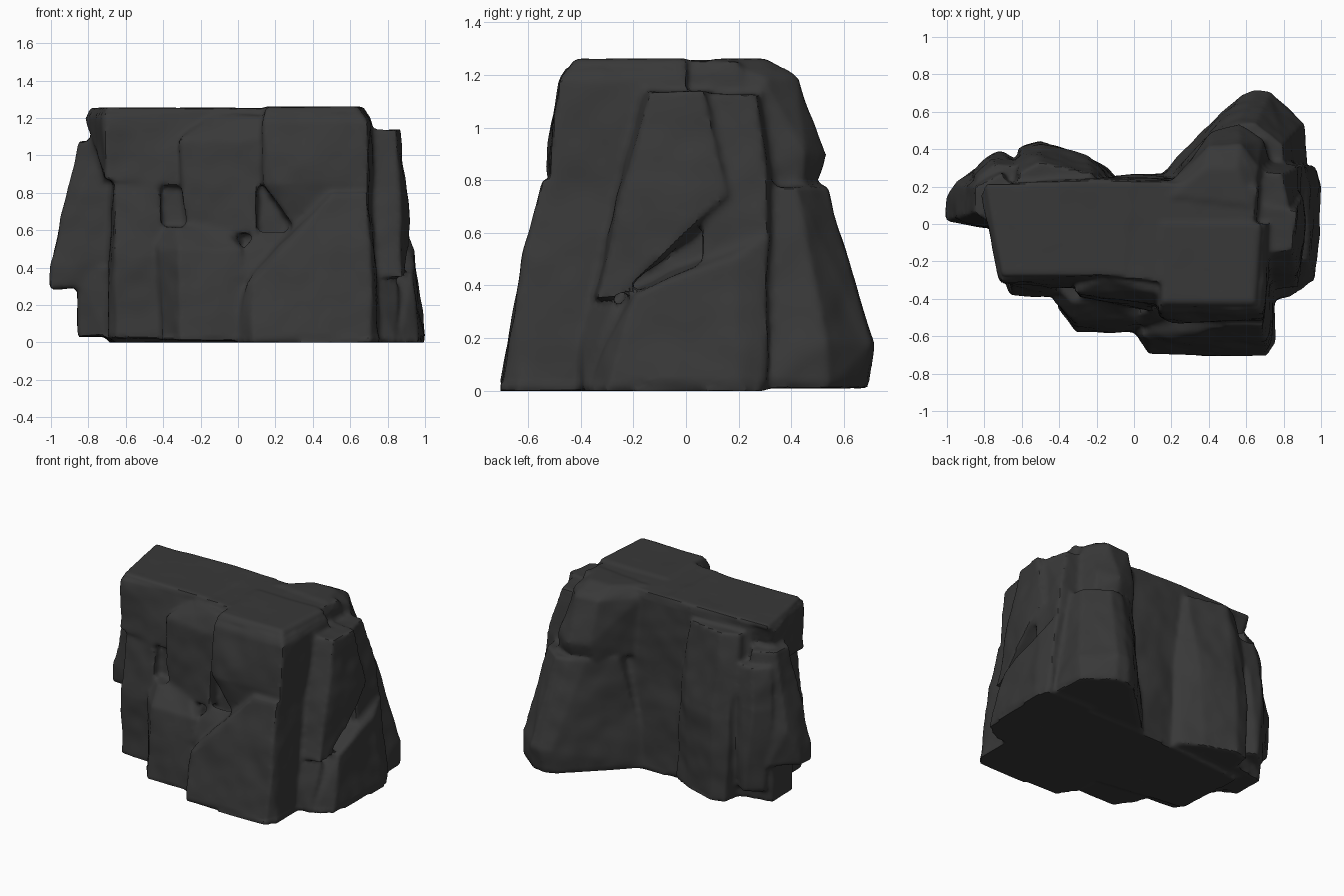
import bpy, bmesh, math
from mathutils import Vector, noise

mat = bpy.data.materials.new("dark_stone")
mat.diffuse_color = (0.04, 0.04, 0.04, 1)
chunks = []


def chunk(name, *levels):
    """Angular stone: convex hull around point rings given as (z, [(x, y), ...])."""
    bm = bmesh.new()
    for z, pts in levels:
        for x, y in pts:
            bm.verts.new((x, y, z))
    r = bmesh.ops.convex_hull(bm, input=bm.verts[:])
    dead = {g for g in r["geom_interior"] + r["geom_unused"] if isinstance(g, bmesh.types.BMVert)}
    bmesh.ops.delete(bm, geom=list(dead), context='VERTS')
    bmesh.ops.recalc_face_normals(bm, faces=bm.faces[:])
    me = bpy.data.meshes.new(name)
    bm.to_mesh(me)
    bm.free()
    ob = bpy.data.objects.new(name, me)
    bpy.context.collection.objects.link(ob)
    chunks.append(ob)


# central mass
chunk("core",
      (0, [(-.66, -.3), (.7, -.5), (.85, .25), (.15, .27), (-.7, .2)]),
      (1.25, [(-.66, -.22), (.6, -.36), (.66, .2), (.15, .2), (-.2, .24), (-.66, .22)]))
# upper front blocks
chunk("upper_left_block",
      (.87, [(-.71, -.32), (-.72, .1)]), (.82, [(-.1, -.35), (0, .1)]),
      (1.2, [(-.82, .16), (-.71, -.3)]),
      (1.255, [(-.7, -.27), (-.05, -.27), (0, .23), (-.79, .22)]))
chunk("upper_middle_block",
      (.58, [(-.28, -.4), (.1, -.47), (.1, -.1), (-.28, -.1)]),
      (1.08, [(-.31, -.36), (.11, -.43)]),
      (1.21, [(-.15, -.29), (.11, -.36), (.1, -.1), (-.2, -.1)]))
chunk("upper_right_block",
      (.6, [(.3, -.5), (.7, -.5), (.72, 0)]),
      (.85, [(.13, -.5), (.2, -.53), (.7, -.52), (.73, 0), (.12, 0)]),
      (1.18, [(.13, -.47), (.69, -.48), (.72, 0)]),
      (1.26, [(.15, -.42), (.64, -.42), (.67, 0), (.15, 0)]))
# lower front blocks
chunk("lower_left_column",
      (.02, [(-.7, -.3), (-.65, -.38), (-.38, -.4), (-.38, 0), (-.7, 0)]),
      (.45, [(-.66, -.38), (-.4, -.39)]),
      (.86, [(-.66, -.31), (-.42, -.33), (-.42, 0), (-.68, 0)]))
chunk("lower_middle_block",
      (.01, [(-.41, -.45), (-.31, -.58), (.03, -.58), (.03, -.2), (-.41, -.2)]),
      (.5, [(-.43, -.41), (-.32, -.52), (.02, -.52)]),
      (.62, [(-.43, -.32), (-.33, -.42), (-.1, -.42), (0, -.2), (-.4, -.2)]))
chunk("lower_step",
      (.35, [(-.05, -.54), (.25, -.55), (.25, -.3), (-.05, -.3)]),
      (.5, [(.03, -.49), (.25, -.52)]), (.6, [(.1, -.45), (.25, -.45)]))
chunk("lower_right_block",
      (0, [(.0, -.58), (.08, -.7), (.71, -.71), (.76, -.63), (.75, -.3), (0, -.3)]),
      (.32, [(.04, -.6), (.08, -.63), (.72, -.65), (.74, -.5)]),
      (.56, [(.32, -.6), (.7, -.61)]),
      (.8, [(.5, -.55), (.69, -.55), (.71, -.2), (.4, -.3)]))
# right side slabs
chunk("right_slab",
      (.35, [(.88, -.34), (.65, -.36), (.9, -.26)]),
      (.75, [(.91, .16), (.65, .2), (.87, -.2), (.65, -.25)]),
      (.6, [(.92, .0)]),
      (1.14, [(.65, -.17), (.85, -.14), (.87, .07), (.65, .1)]))
chunk("right_foot",
      (0, [(.76, -.4), (.86, -.38), (.97, -.3), (1, .2), (.97, .3), (.6, .3), (.6, -.4)]),
      (.37, [(.94, -.2), (.65, -.24)]), (.5, [(.95, .18)]),
      (.6, [(.91, .32), (.6, .32)]))
chunk("right_front_foot",
      (.02, [(.7, -.42), (.84, -.39), (.85, -.2), (.7, -.2)]),
      (.33, [(.7, -.38), (.86, -.28), (.8, -.2)]))
chunk("right_rear_slab",
      (.4, [(.9, .05), (.92, .3), (.6, .36)]),
      (.8, [(.88, .1), (.88, .31), (.6, .36)]),
      (1.13, [(.83, .1), (.79, .27), (.6, .3), (.6, .1)]))
# rear right arm
chunk("rear_arm_lower",
      (.01, [(.1, .22), (.55, .66), (.63, .69), (.72, .68), (.9, .54), (.92, .3), (.6, .1)]),
      (.18, [(.58, .69), (.65, .72), (.73, .71), (.9, .53)]),
      (.78, [(.45, .48), (.55, .53), (.65, .54), (.8, .42), (.8, .2), (.3, .2), (.3, .34)]))
chunk("rear_arm_upper",
      (.78, [(.4, .44), (.55, .49), (.7, .44), (.78, .2), (.2, .2)]),
      (.9, [(.42, .49), (.56, .53), (.69, .45)]),
      (1.19, [(.4, .42), (.57, .43), (.67, .3), (.2, .22)]),
      (1.26, [(.38, .3), (.55, .3), (.62, .1), (.2, .15)]))
# left and rear left stones
chunk("left_overhang",
      (.29, [(-1, .03), (-1, .14), (-.85, .3), (-.6, .2), (-.68, -.03)]),
      (.42, [(-1, .02), (-.99, .15), (-.7, -.04)]),
      (.55, [(-.96, .02), (-.95, .22)]),
      (1.08, [(-.86, .06), (-.85, .2), (-.7, .28), (-.6, 0), (-.72, -.02)]))
chunk("left_foot",
      (.03, [(-.86, .02), (-.85, .25), (-.6, .3), (-.6, -.1), (-.72, -.08)]),
      (.4, [(-.86, .02), (-.86, .25), (-.6, .3), (-.6, -.1), (-.72, -.05)]))
chunk("rear_left_slab",
      (.02, [(-.6, .42), (-.5, .45), (-.28, .38), (-.12, .28), (-.2, 0), (-.65, 0)]),
      (.6, [(-.62, .4), (-.5, .43), (-.25, .37), (-.14, .28)]),
      (1.17, [(-.62, .27), (-.5, .33), (-.22, .27), (-.2, 0), (-.65, 0)]))
chunk("rear_left_corner",
      (.12, [(-.82, .3), (-.72, .38), (-.58, .3), (-.6, .1), (-.82, .1)]),
      (.7, [(-.88, .27), (-.78, .37), (-.68, .37), (-.55, .3)]),
      (.98, [(-.84, .24), (-.74, .32), (-.58, .3), (-.6, .1)]))

# fuse the stones into one weathered surface
for ob in chunks:
    ob.select_set(True)
rock = chunks[0]
bpy.context.view_layer.objects.active = rock
bpy.ops.object.join()
rock.name = "rock_outcrop"
rm = rock.modifiers.new("fuse", 'REMESH')
rm.mode = 'VOXEL'
rm.voxel_size = 0.016
bpy.ops.object.modifier_apply(modifier=rm.name)
sm = rock.modifiers.new("wear", 'SMOOTH')
sm.iterations = 2
bpy.ops.object.modifier_apply(modifier=sm.name)

# uneven, slightly chipped faces (normals are read once, before moving anything)
moved = []
for v in rock.data.vertices:
    p = v.co.copy()
    d = 0.016 * noise.noise(p * 3.5 + Vector((7, 3, 1))) + 0.006 * noise.noise(p * 9)
    fade = 0.25 if p.z < 0.03 or p.z > 1.22 else 1
    q = p + v.normal * (d * fade)
    moved += (q.x, q.y, max(q.z, 0))
rock.data.vertices.foreach_set("co", moved)
rock.data.update()

rock.data.materials.clear()
rock.data.materials.append(mat)
bpy.ops.object.shade_smooth_by_angle(angle=math.radians(40))
